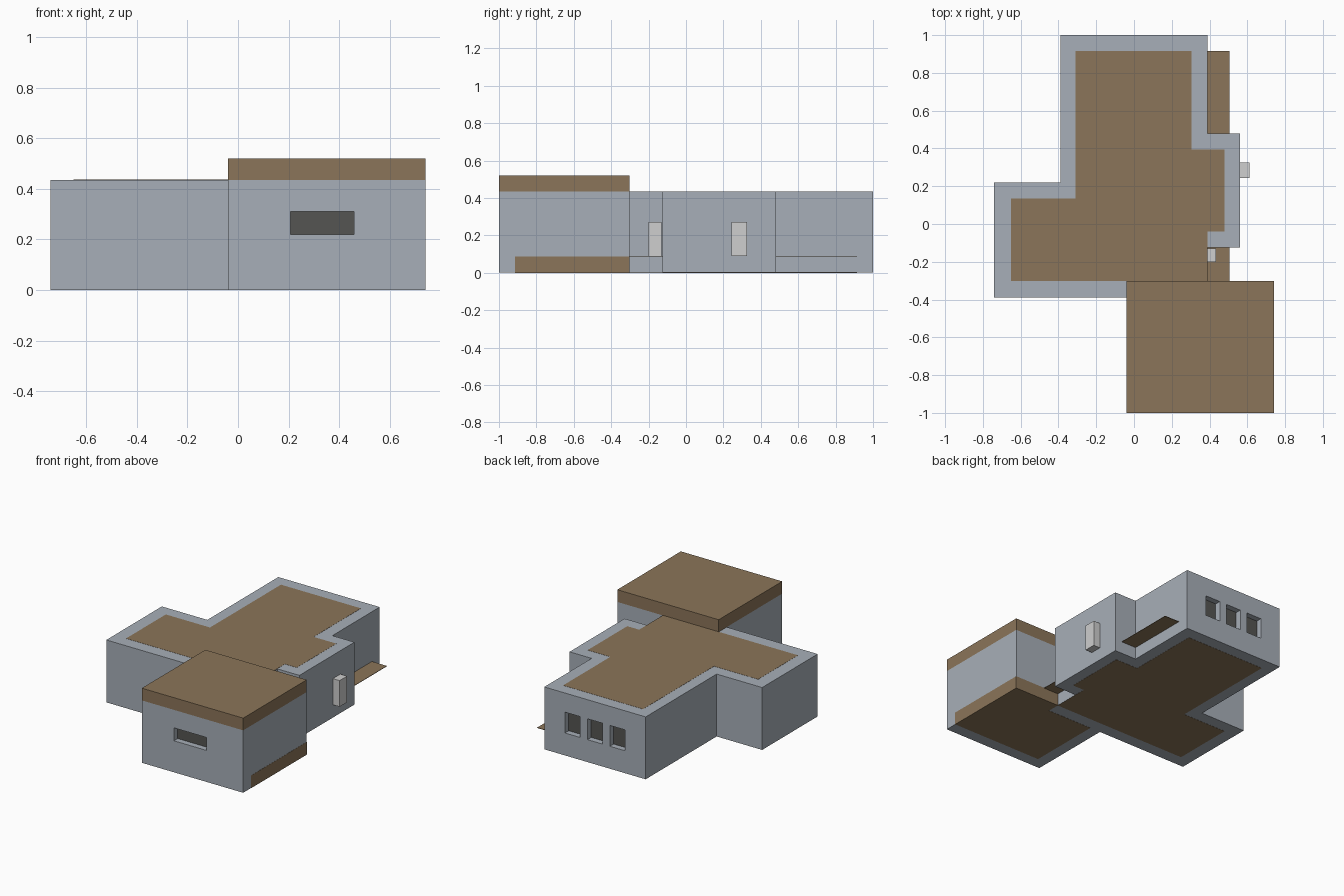
import bpy, bmesh

if "Cube" in bpy.data.objects:
    bpy.data.objects.remove(bpy.data.objects["Cube"])


def material(name, rgb):
    m = bpy.data.materials.new(name)
    m.diffuse_color = (*rgb, 1)
    m.use_nodes = True
    m.node_tree.nodes["Principled BSDF"].inputs["Base Color"].default_value = m.diffuse_color
    return m


WALL = material("wall grey", (0.39, 0.43, 0.48))
BROWN = material("timber brown", (0.26, 0.178, 0.10))
LIGHT = material("light grey", (0.62, 0.62, 0.62))
DARK = material("dark glass", (0.09, 0.09, 0.085))


def prism(name, outline, z0, z1, mat):
    """Extrude a plan outline from z0 to z1."""
    bm = bmesh.new()
    base = bm.faces.new([bm.verts.new((x, y, z0)) for x, y in outline])
    ext = bmesh.ops.extrude_face_region(bm, geom=[base])["geom"]
    for v in ext:
        if isinstance(v, bmesh.types.BMVert):
            v.co.z = z1
    bmesh.ops.recalc_face_normals(bm, faces=bm.faces)
    me = bpy.data.meshes.new(name)
    bm.to_mesh(me)
    bm.free()
    me.materials.append(mat)
    ob = bpy.data.objects.new(name, me)
    bpy.context.collection.objects.link(ob)
    return ob


def box(name, x0, x1, y0, y1, z0, z1, mat):
    return prism(name, [(x0, y0), (x1, y0), (x1, y1), (x0, y1)], z0, z1, mat)


def window(wall, name, x0, x1, z0, z1, face_y, inward):
    """Recess a window into a wall and set a dark pane at its back."""
    depth = 0.045 * inward
    ys = sorted((face_y - 0.05 * inward, face_y + depth))
    cutter = box(name + "_cutter", x0, x1, *ys, z0, z1, WALL)
    cutter.hide_render = True
    cutter.hide_set(True)
    cutter.display_type = 'WIRE'
    mod = wall.modifiers.new(name, 'BOOLEAN')
    mod.operation, mod.solver, mod.object = 'DIFFERENCE', 'EXACT', cutter
    ys = sorted((face_y + depth - 0.004 * inward, face_y + depth + 0.004 * inward))
    box(name + "_pane", x0, x1, *ys, z0, z1, DARK)


TOP = 0.435

# Main house walls, with brown roof and floor inset from the edges
house = prism("house_walls", [
    (-0.74, -0.39), (0.39, -0.39), (0.39, -0.125), (0.56, -0.125), (0.56, 0.48),
    (0.39, 0.48), (0.39, 1.0), (-0.39, 1.0), (-0.39, 0.22), (-0.74, 0.22)],
    0.001, TOP, WALL)
inset = [
    (-0.65, -0.302), (0.389, -0.302), (0.389, -0.04), (0.48, -0.04), (0.48, 0.395),
    (0.305, 0.395), (0.305, 0.915), (-0.31, 0.915), (-0.31, 0.135), (-0.65, 0.135)]
prism("house_roof", inset, TOP - 0.003, TOP + 0.001, BROWN)
prism("house_floor", inset, 0, 0.005, BROWN)

# Front block: walls, overhead slab and floor slab showing on the right and back
block = box("front_block_walls", -0.04, 0.74, -1.0, -0.302, 0.001, TOP, WALL)
box("front_block_roof", -0.04, 0.74, -1.0, -0.302, TOP, 0.52, BROWN)
prism("front_block_floor", [
    (0.042, -0.915), (0.741, -0.915), (0.741, -0.301), (0.39, -0.301),
    (0.39, -0.39), (0.042, -0.39)], 0, 0.088, BROWN)

# Thin ledges at floor level on the right side
for name, y0, y1 in (("back_ledge", 0.48, 0.915), ("front_ledge", -0.302, -0.125)):
    box(name, 0.38, 0.505, y0, y1, 0.086, 0.089, BROWN)

# Light door blocks standing out from the right side
box("side_door", 0.55, 0.612, 0.243, 0.325, 0.09, 0.272, LIGHT)
box("entry_door", 0.38, 0.435, -0.2, -0.13, 0.09, 0.272, LIGHT)

# Windows: one wide at the front, three at the back
window(block, "front_window", 0.207, 0.458, 0.22, 0.31, -1.0, 1)
for i, cx in enumerate((-0.173, 0.0, 0.173)):
    window(house, f"back_window_{i + 1}", cx - 0.058, cx + 0.058, 0.157, 0.302, 1.0, -1)
